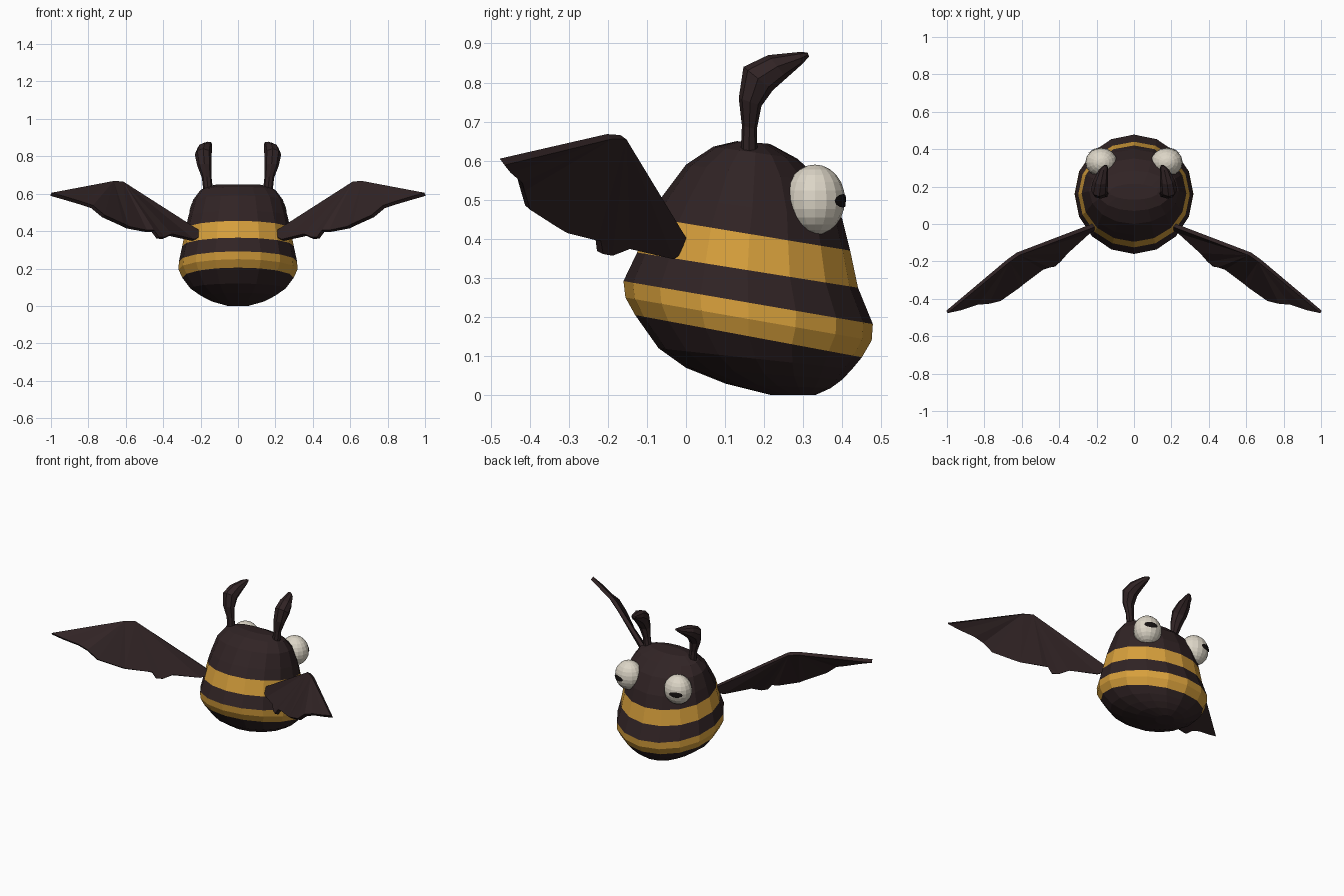
import bpy, bmesh, math
from mathutils import Vector

if "Cube" in bpy.data.objects:
    bpy.data.objects.remove(bpy.data.objects["Cube"])


def material(name, rgb):
    m = bpy.data.materials.new(name)
    m.diffuse_color = (*rgb, 1)
    m.use_nodes = True
    m.node_tree.nodes["Principled BSDF"].inputs["Base Color"].default_value = m.diffuse_color
    return m


DARK = material("dark brown", (0.030, 0.017, 0.018))
GOLD = material("honey gold", (0.68, 0.35, 0.045))
CREAM = material("eye cream", (0.72, 0.67, 0.57))
BLACK = material("pupil black", (0.008, 0.006, 0.006))


def finish(bm, name, mats):
    bmesh.ops.recalc_face_normals(bm, faces=bm.faces)
    mesh = bpy.data.meshes.new(name)
    bm.to_mesh(mesh)
    bm.free()
    for m in mats:
        mesh.materials.append(m)
    ob = bpy.data.objects.new(name, mesh)
    bpy.context.collection.objects.link(ob)
    return ob


def loft(name, rings, sides, mats, gold_bands=(), side=1):
    """rings: rear y,z / far y,z / half width / centre x"""
    bm = bmesh.new()
    loops = []
    for by, bz, fy, fz, hw, cx in rings:
        loop = []
        for k in range(sides):
            a = 2 * math.pi * k / sides
            t = (1 - math.cos(a)) / 2
            loop.append(bm.verts.new((side * (cx + hw * math.sin(a)),
                                      by + (fy - by) * t, bz + (fz - bz) * t)))
        loops.append(loop)
    for i in range(len(loops) - 1):
        for k in range(sides):
            n = (k + 1) % sides
            f = bm.faces.new((loops[i][k], loops[i][n], loops[i + 1][n], loops[i + 1][k]))
            f.material_index = 1 if i in gold_bands else 0
    bm.faces.new(loops[0])
    bm.faces.new(loops[-1])
    return finish(bm, name, mats)


# striped body: tilted rings from the bottom up
loft("body", [
    (0.22, 0.000, 0.33, 0.000, 0.055, 0),
    (0.10, 0.030, 0.37, 0.018, 0.14, 0),
    (0.00, 0.070, 0.40, 0.040, 0.20, 0),
    (-0.07, 0.120, 0.425, 0.067, 0.255, 0),
    (-0.13, 0.205, 0.45, 0.097, 0.298, 0),
    (-0.155, 0.250, 0.475, 0.140, 0.318, 0),
    (-0.16, 0.292, 0.478, 0.182, 0.316, 0),
    (-0.125, 0.365, 0.44, 0.275, 0.298, 0),
    (-0.095, 0.455, 0.42, 0.370, 0.280, 0),
    (-0.06, 0.510, 0.40, 0.450, 0.265, 0),
    (0.00, 0.590, 0.35, 0.545, 0.240, 0),
    (0.07, 0.636, 0.285, 0.605, 0.200, 0),
    (0.13, 0.650, 0.215, 0.643, 0.130, 0),
], 16, [DARK, GOLD], gold_bands=(4, 5, 7))

ANTENNA = [
    (0.140, 0.620, 0.183, 0.620, 0.026, 0.160),
    (0.143, 0.690, 0.181, 0.680, 0.026, 0.167),
    (0.135, 0.760, 0.193, 0.740, 0.038, 0.180),
    (0.147, 0.840, 0.222, 0.780, 0.045, 0.186),
    (0.210, 0.870, 0.258, 0.812, 0.040, 0.178),
    (0.290, 0.878, 0.295, 0.845, 0.024, 0.162),
    (0.311, 0.877, 0.315, 0.866, 0.010, 0.152),
]

# wing outline: root, top corner, tip, then the ragged trailing edge
WING = [
    (.21, -.005, .40), (.62, -.16, .66), (.67, -.195, .662), (1, -.47, .597),
    (.93, -.455, .577), (.84, -.425, .55), (.78, -.42, .53), (.72, -.405, .48),
    (.62, -.335, .435), (.59, -.31, .42), (.49, -.235, .40), (.455, -.225, .40),
    (.43, -.22, .365), (.40, -.195, .362), (.36, -.15, .38), (.24, -.04, .352),
    (.20, -.015, .37),
]

EYE_C = Vector((0.175, 0.33, 0.50))
EYE_R = Vector((0.085, 0.077, 0.090))


def wing(name, s):
    bm = bmesh.new()
    f = bm.faces.new([bm.verts.new((s * x, y, z)) for x, y, z in WING])
    bmesh.ops.triangulate(bm, faces=[f])
    ob = finish(bm, name, [DARK])
    mod = ob.modifiers.new("thickness", 'SOLIDIFY')
    mod.thickness = 0.022
    mod.offset = 0


def eye(name, s):
    bm = bmesh.new()
    bmesh.ops.create_uvsphere(bm, u_segments=16, v_segments=12, radius=1)
    for v in bm.verts:
        v.co = Vector((s * (EYE_C.x + v.co.x * EYE_R.x),
                       EYE_C.y + v.co.y * EYE_R.y, EYE_C.z + v.co.z * EYE_R.z))
    finish(bm, name, [CREAM])


def pupil(name, s):
    # oval plate wrapped on the eye, looking backward and slightly outward
    bm = bmesh.new()

    def on_eye(u, w):
        a = math.radians(22) + u
        d = Vector((math.sin(a) * math.cos(w), math.cos(a) * math.cos(w), math.sin(w))) * 1.03
        return bm.verts.new((s * (EYE_C.x + d.x * EYE_R.x),
                             EYE_C.y + d.y * EYE_R.y, EYE_C.z + d.z * EYE_R.z))

    n = 12
    mid = on_eye(0, -0.03)
    rings = [[on_eye(0.5 * t * math.cos(2 * math.pi * k / n),
                     0.19 * t * math.sin(2 * math.pi * k / n) - 0.03) for k in range(n)]
             for t in (0.5, 1)]
    for k in range(n):
        j = (k + 1) % n
        bm.faces.new((mid, rings[0][k], rings[0][j]))
        bm.faces.new((rings[0][k], rings[1][k], rings[1][j], rings[0][j]))
    finish(bm, name, [BLACK])


# paired parts
for label, s in (("right", 1), ("left", -1)):
    loft(label + "_antenna", ANTENNA, 8, [DARK], side=s)
    wing(label + "_wing", s)
    eye(label + "_eye", s)
    pupil(label + "_pupil", s)
